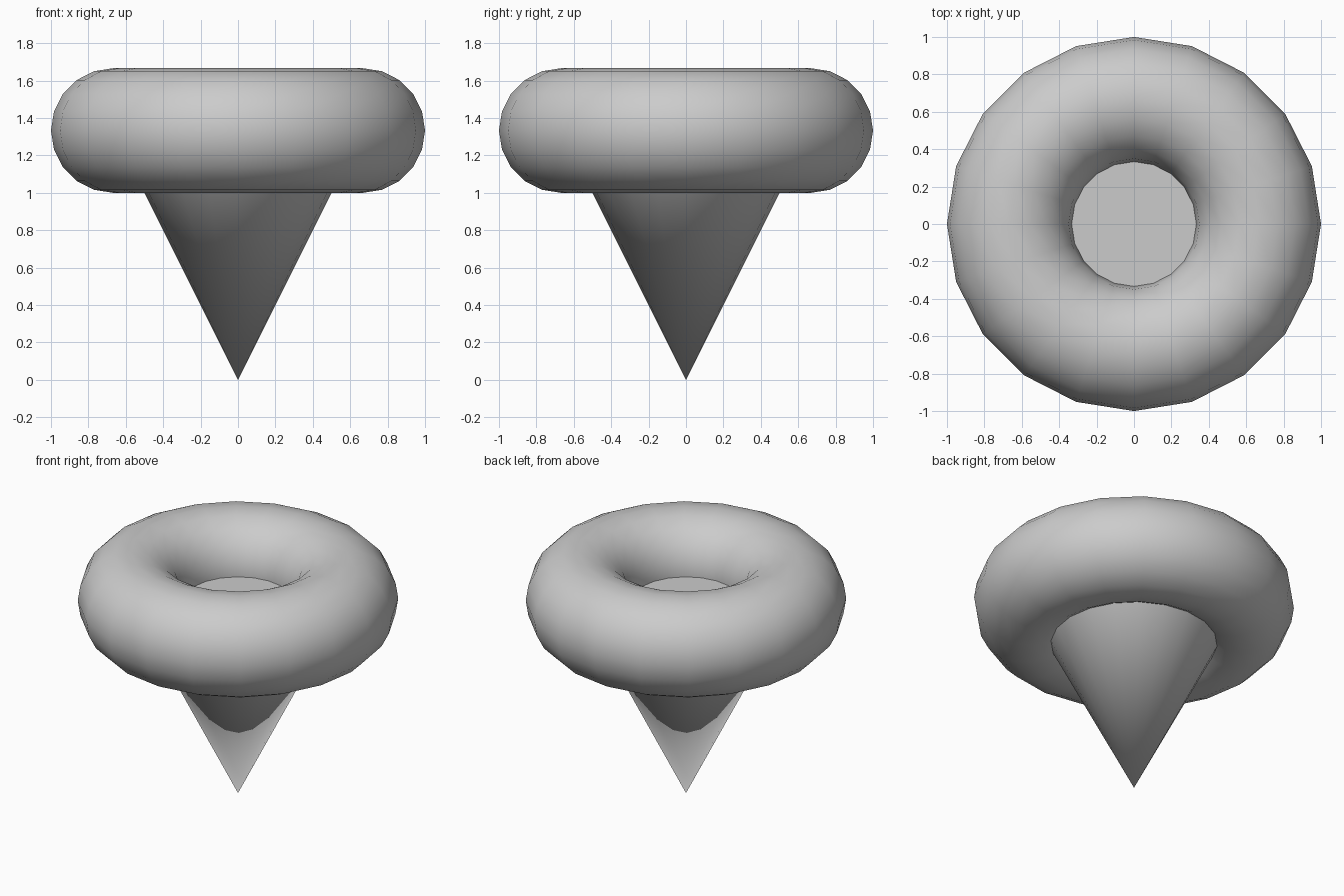
import bpy
import math

if "Cube" in bpy.data.objects:
    bpy.data.objects.remove(bpy.data.objects["Cube"])

SIDES = 20
RING_Z = 4 / 3      # height of the ring's centre and of the cone's flat top


def finish(name, angle):
    obj = bpy.context.object
    obj.name = name
    bpy.ops.object.shade_smooth_by_angle(angle=math.radians(angle))
    return obj


# Ring: thick torus around the wide end of the cone
bpy.ops.mesh.primitive_torus_add(
    major_segments=SIDES, minor_segments=SIDES,
    major_radius=2 / 3, minor_radius=1 / 3, location=(0, 0, RING_Z))
finish("ring", 60)

# Cone: tip on the ground, flat top closing the hole at mid-ring height
bpy.ops.mesh.primitive_cone_add(
    vertices=SIDES, radius1=0, radius2=2 / 3, depth=RING_Z,
    end_fill_type='NGON', location=(0, 0, RING_Z / 2),
    rotation=(0, 0, math.pi / 2))
bpy.ops.object.transform_apply(rotation=True)
finish("cone", 40)
